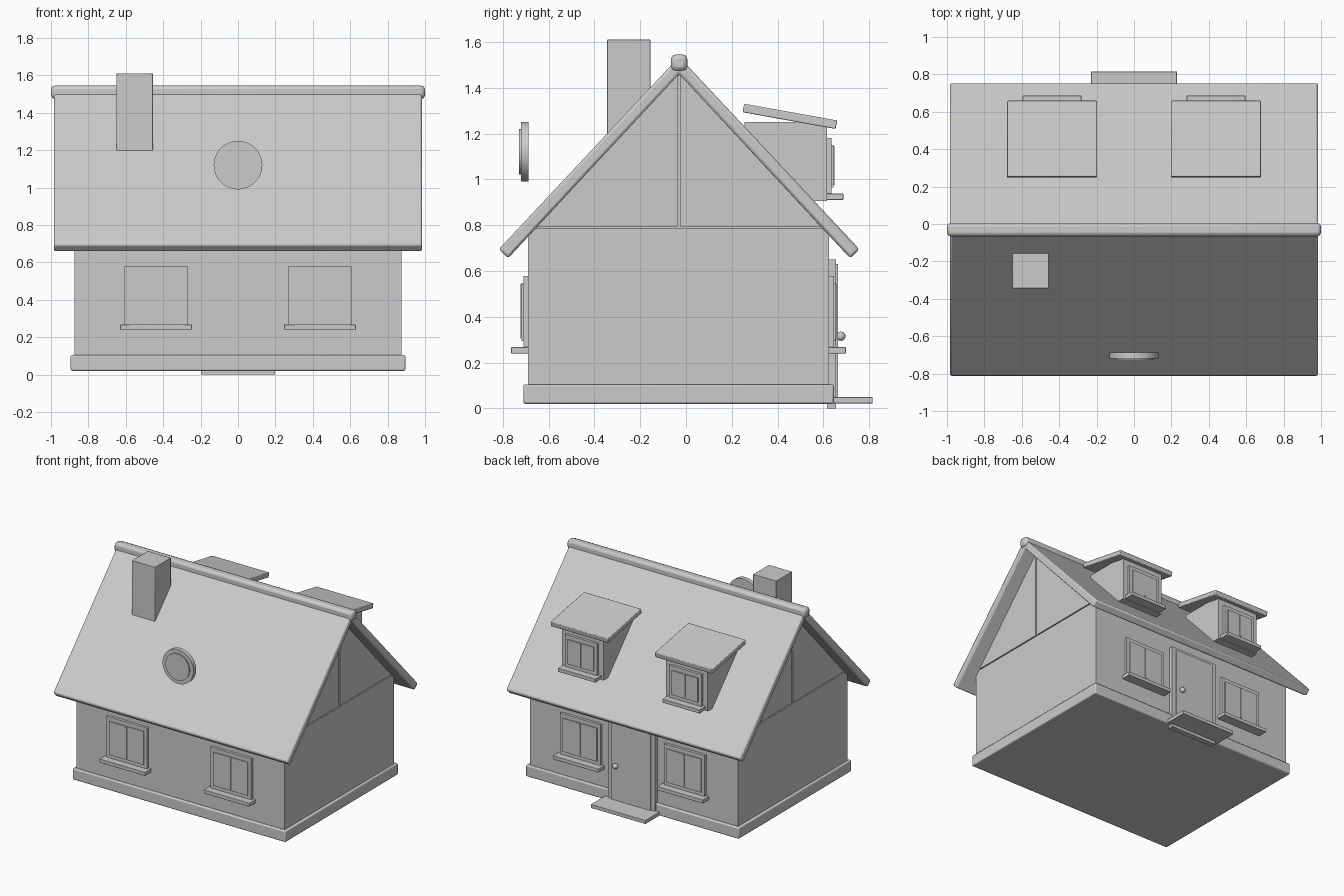
import bpy, bmesh, math
from mathutils import Vector, Matrix

cube = bpy.data.objects.get("Cube")
if cube:
    bpy.data.objects.remove(cube, do_unlink=True)

GREY = (0.6, 0.6, 0.6, 1)
plaster = bpy.data.materials.new("plain grey")
plaster.use_nodes = True
plaster.diffuse_color = GREY
plaster.node_tree.nodes["Principled BSDF"].inputs["Base Color"].default_value = GREY

MID = -0.03                      # y of the ridge line
WALL_X, FRONT, BACK = 0.875, -0.69, 0.625


def finish(name, bm, bevel=0, smooth=False):
    bmesh.ops.recalc_face_normals(bm, faces=bm.faces)
    mesh = bpy.data.meshes.new(name)
    bm.to_mesh(mesh)
    bm.free()
    mesh.materials.append(plaster)
    obj = bpy.data.objects.new(name, mesh)
    bpy.context.collection.objects.link(obj)
    if bevel:
        mod = obj.modifiers.new("soft edges", "BEVEL")
        mod.width, mod.segments = bevel, 2
    if bevel or smooth:
        bpy.ops.object.select_all(action="DESELECT")
        obj.select_set(True)
        bpy.context.view_layer.objects.active = obj
        bpy.ops.object.shade_smooth_by_angle(angle=math.radians(35))
    return obj


def box(name, x, y, z, bevel=0):
    """Box from (min, max) pairs; pairs may be in either order."""
    bm = bmesh.new()
    size = [abs(b - a) for a, b in (x, y, z)]
    centre = Vector([(a + b) / 2 for a, b in (x, y, z)])
    bmesh.ops.create_cube(bm, size=1, matrix=Matrix.Translation(centre) @ Matrix.Diagonal((*size, 1)))
    return finish(name, bm, bevel)


def prism(name, profile, x0, x1, bevel=0):
    """Extrude a (y, z) profile along x."""
    bm = bmesh.new()
    face = bm.faces.new([bm.verts.new((x0, y, z)) for y, z in profile])
    out = bmesh.ops.extrude_face_region(bm, geom=[face])
    moved = [v for v in out["geom"] if isinstance(v, bmesh.types.BMVert)]
    bmesh.ops.translate(bm, verts=moved, vec=(x1 - x0, 0, 0))
    return finish(name, bm, bevel)


def disc(name, z, radius, y0, y1):
    bm = bmesh.new()
    place = Matrix.Translation((0, (y0 + y1) / 2, z)) @ Matrix.Rotation(math.pi / 2, 4, "X")
    bmesh.ops.create_cone(bm, cap_ends=True, segments=48, radius1=radius, radius2=radius,
                          depth=abs(y1 - y0), matrix=place)
    return finish(name, bm, smooth=True)


def window(name, x, wall, out, z, half, sill_half, sill_depth):
    """Framed double window on a wall; out is the y direction it faces."""
    low, high = z
    inner = half - 0.025

    def depth(d):
        return (wall - out * 0.01, wall + out * d)
    box(name + "_frame", (x - half, x + half), depth(0.02), (low, high))
    box(name + "_panel", (x - inner, x + inner), depth(0.028), (low + 0.03, high - 0.03))
    box(name + "_mullion", (x - 0.007, x + 0.007), depth(0.033), (low + 0.04, high - 0.035))
    box(name + "_sill", (x - sill_half, x + sill_half), depth(sill_depth),
        (low - 0.025, low + 0.003), 0.003)


# Foundation and walls
box("foundation", (-0.895, 0.895), (-0.71, 0.645), (0.02, 0.105), 0.008)
box("walls", (-WALL_X, WALL_X), (FRONT, BACK), (0.1, 0.785))

# Gables: a recessed core with two panels at each end
prism("attic_core", [(MID - 0.63, 0.78), (MID + 0.63, 0.78), (MID, 1.47)], -0.865, 0.865)
for end, side in (("left", 1), ("right", -1)):
    for place, s in (("front", -1), ("back", 1)):
        prism(f"gable_{end}_{place}",
              [(MID + s * 0.005, 0.793), (MID + s * 0.625, 0.793), (MID + s * 0.005, 1.465)],
              side * 0.85, side * WALL_X)

# Main roof and ridge
half_roof = [(0.787, 0.695), (0.747, 0.655)]
profile = [(MID, 1.535)] + [(MID + y, z) for y, z in half_roof] + [(MID, 1.46)]
profile += [(MID - y, z) for y, z in reversed(half_roof)]
prism("roof", profile, -0.985, 0.985, 0.012)
box("ridge_cap", (-1, 1), (MID - 0.036, MID + 0.036), (1.473, 1.545), 0.02)

# Chimney and round front ornament
box("chimney", (-0.65, -0.455), (-0.345, -0.155), (1.1, 1.61), 0.003)
disc("round_window_frame", 1.12, 0.13, -0.72, -0.688)
disc("round_window_pane", 1.12, 0.1, -0.728, -0.7)

# Windows and dormers on both halves
for side, s in (("left", 1), ("right", -1)):
    x = s * 0.438
    window(f"front_window_{side}", x, FRONT, -1, (0.265, 0.578), 0.17, 0.192, 0.073)
    window(f"back_window_{side}", x, BACK, 1, (0.265, 0.578), 0.17, 0.192, 0.073)
    box(f"dormer_{side}", (x - 0.175, x + 0.175), (0.255, 0.615), (0.905, 1.25))
    window(f"dormer_window_{side}", x, 0.615, 1, (0.935, 1.18), 0.135, 0.157, 0.072)
    prism(f"dormer_roof_{side}", [(0.247, 1.293), (0.254, 1.33), (0.66, 1.257), (0.653, 1.22)],
          x - 0.24, x + 0.24, 0.005)

# Back door
box("door_frame", (-0.198, 0.198), (0.615, 0.655), (0.0, 0.65))
box("door", (-0.165, 0.165), (0.63, 0.664), (0.05, 0.63))
box("doorstep", (-0.23, 0.23), (0.64, 0.815), (0.022, 0.05), 0.003)
bm = bmesh.new()
bmesh.ops.create_uvsphere(bm, u_segments=20, v_segments=12, radius=0.02,
                          matrix=Matrix.Translation((0.12, 0.676, 0.315)))
finish("door_knob", bm, smooth=True)
